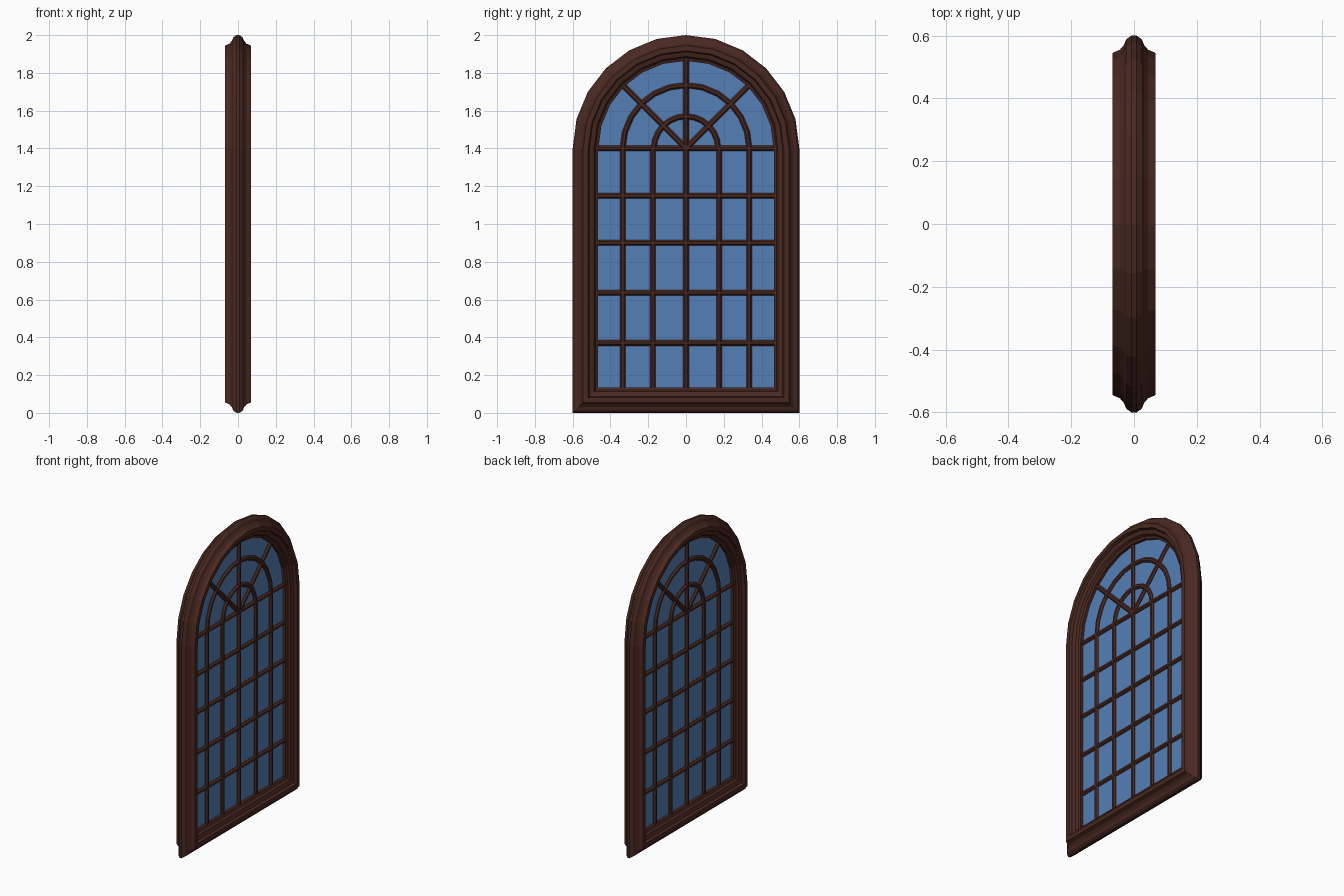
import bpy, bmesh
from math import sin, cos, pi
from mathutils import Vector

if "Cube" in bpy.data.objects:
    bpy.data.objects.remove(bpy.data.objects["Cube"])

SPRING = 1.4          # height where the arch starts


def material(name, col):
    m = bpy.data.materials.new(name)
    m.diffuse_color = col
    m.use_nodes = True
    m.node_tree.nodes["Principled BSDF"].inputs["Base Color"].default_value = m.diffuse_color
    return m


wood = material("dark_wood", (0.068, 0.022, 0.015, 1))
blue = material("blue_glass", (0.09, 0.21, 0.47, 1))


def finish(name, bm, mat):
    bmesh.ops.recalc_face_normals(bm, faces=bm.faces[:])
    me = bpy.data.meshes.new(name)
    bm.to_mesh(me)
    bm.free()
    me.materials.append(mat)
    ob = bpy.data.objects.new(name, me)
    bpy.context.collection.objects.link(ob)
    return ob


def arc(r, n=12):
    return [Vector((r * cos(pi * i / n), SPRING + r * sin(pi * i / n))) for i in range(n + 1)]


def sweep(name, path, profile, closed=False):
    """Sweep a closed (offset, x) profile along a yz path with mitred corners."""
    bm, n, rings = bmesh.new(), len(path), []
    for i, p in enumerate(path):
        a = path[i - 1] if closed or i else None
        b = path[(i + 1) % n] if closed or i < n - 1 else None
        dirs = [d.normalized() for d in ((p - a) if a else None, (b - p) if b else None) if d]
        norms = [Vector((-d.y, d.x)) for d in dirs]
        m = sum(norms, Vector((0, 0))).normalized()
        m /= m.dot(norms[0])
        rings.append([bm.verts.new((x, p.x + m.x * o, p.y + m.y * o)) for o, x in profile])
    k = len(profile)
    for i in range(n if closed else n - 1):
        r, s = rings[i], rings[(i + 1) % n]
        for j in range(k):
            bm.faces.new((r[j], r[(j + 1) % k], s[(j + 1) % k], s[j]))
    if not closed:
        bm.faces.new(rings[0])
        bm.faces.new(rings[-1])
    return finish(name, bm, wood)


# Moulded outer frame, symmetric front to back
half = [(0.0, 0.008), (0.012, 0.025), (0.03, 0.032), (0.045, 0.045), (0.055, 0.068),
        (0.082, 0.068), (0.088, 0.05), (0.112, 0.042), (0.12, 0.028), (0.135, 0.022)]
frame_profile = half + [(o, -x) for o, x in reversed(half)]
sweep("frame", [Vector((-0.6, 0)), Vector((0.6, 0))] + arc(0.6), frame_profile, True)

# Glass pane
bm = bmesh.new()
outline = [Vector((-0.48, 0.12)), Vector((0.48, 0.12))] + arc(0.48)
faces = [bm.faces.new([bm.verts.new((x, p.x, p.y)) for p in outline]) for x in (-0.004, 0.004)]
bmesh.ops.bridge_loops(bm, edges=bm.edges[:])
finish("glass", bm, blue)

# Glazing bars: eight-sided section
bar = [(0.016 * cos(pi / 8 + i * pi / 4), 0.02 * sin(pi / 8 + i * pi / 4)) for i in range(8)]


def straight(name, a, b):
    sweep(name, [Vector(a), Vector(b)], bar)


for i, y in enumerate((-0.335, -0.175, 0, 0.175, 0.335)):
    straight(f"vertical_bar_{i}", (y, 0.125), (y, SPRING))
for i, z in enumerate((0.37, 0.635, 0.9, 1.15, SPRING)):
    straight(f"horizontal_bar_{i}", (-0.48, z), (0.48, z))
for i in (1, 2, 3):
    t = i * pi / 4
    straight(f"spoke_bar_{i}", (0, SPRING), (0.475 * cos(t), SPRING + 0.475 * sin(t)))
for i, r in enumerate((0.17, 0.335)):
    sweep(f"arched_bar_{i}", arc(r), bar)
